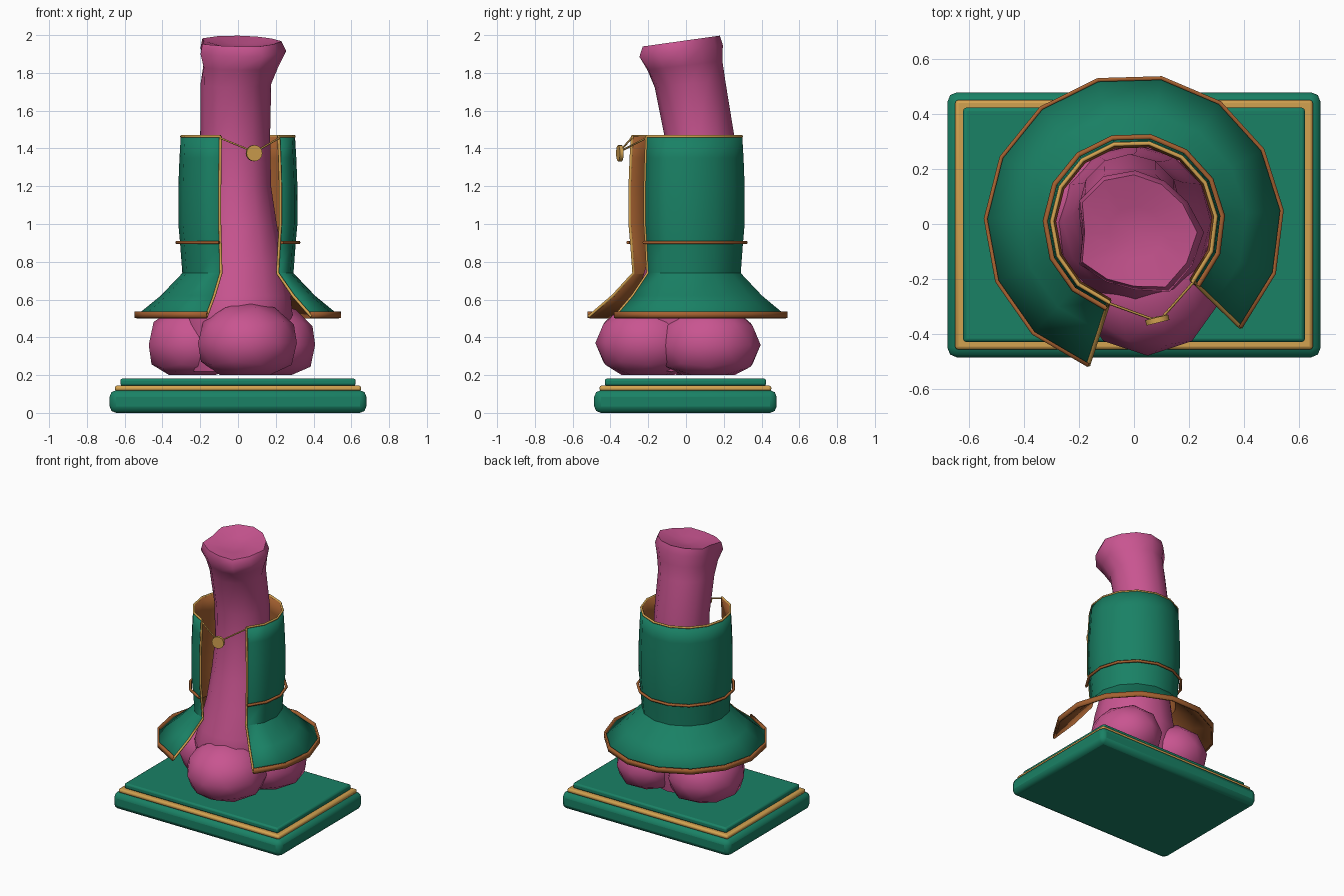
import bpy, bmesh
from math import radians, cos, sin
from mathutils import Vector, Matrix

if "Cube" in bpy.data.objects:
    bpy.data.objects.remove(bpy.data.objects["Cube"])


def material(name, rgb):
    m = bpy.data.materials.new(name)
    m.diffuse_color = (*rgb, 1)
    m.use_nodes = True
    m.node_tree.nodes["Principled BSDF"].inputs["Base Color"].default_value = m.diffuse_color
    return m


GREEN = material("green", (0.01, 0.22, 0.13))
GOLD = material("gold", (0.65, 0.36, 0.08))
BROWN = material("brown", (0.38, 0.12, 0.03))
PINK = material("pink", (0.58, 0.09, 0.28))


def finish(name, bm, mats, angle=40):
    me = bpy.data.meshes.new(name)
    bm.to_mesh(me)
    bm.free()
    ob = bpy.data.objects.new(name, me)
    bpy.context.collection.objects.link(ob)
    for m in mats:
        me.materials.append(m)
    bpy.ops.object.select_all(action='DESELECT')
    ob.select_set(True)
    bpy.context.view_layer.objects.active = ob
    bpy.ops.object.shade_smooth_by_angle(angle=radians(angle))
    return ob


def slab(name, hx, hy, z0, z1, bevel, mat):
    bm = bmesh.new()
    bmesh.ops.create_cube(bm, size=1, matrix=Matrix.Translation((0, -0.003, (z0 + z1) / 2))
                          @ Matrix.Diagonal((2 * hx, 2 * hy, z1 - z0, 1)))
    ob = finish(name, bm, [mat], 30)
    b = ob.modifiers.new("bevel", 'BEVEL')
    b.width, b.segments = bevel, 2


def tube(name, pts, r, mat, cyclic=False):
    cu = bpy.data.curves.new(name, 'CURVE')
    cu.dimensions = '3D'
    cu.bevel_depth, cu.bevel_resolution, cu.use_fill_caps = r, 1, True
    sp = cu.splines.new('POLY')
    sp.points.add(len(pts) - 1)
    for p, c in zip(sp.points, pts):
        p.co = (*c, 1)
    sp.use_cyclic_u = cyclic
    ob = bpy.data.objects.new(name, cu)
    bpy.context.collection.objects.link(ob)
    cu.materials.append(mat)


def bridge(bm, rings, closed):
    n = len(rings[0])
    for a, b in zip(rings, rings[1:]):
        for i in range(n if closed else n - 1):
            k = (i + 1) % n
            bm.faces.new((a[i], a[k], b[k], b[i]))


# plinth
slab("plinth_base", 0.68, 0.483, 0.0, 0.12, 0.035, GREEN)
slab("plinth_gold_band", 0.652, 0.455, 0.115, 0.145, 0.012, GOLD)
slab("plinth_top", 0.623, 0.427, 0.143, 0.182, 0.012, GREEN)

# rounded lobes around the foot, flat underneath
for name, c, r in (("front_lobe", (0.05, -0.2, 0.37), (0.275, 0.28, 0.22)),
                   ("left_lobe", (-0.23, 0.09, 0.36), (0.255, 0.28, 0.23)),
                   ("right_lobe", (0.18, 0.12, 0.36), (0.24, 0.275, 0.22))):
    bm = bmesh.new()
    bmesh.ops.create_icosphere(bm, subdivisions=2, radius=1.0)
    for v in bm.verts:
        v.co = Vector(c) + Vector(v.co[i] * r[i] for i in range(3))
        v.co.z = max(v.co.z, 0.2)
    bmesh.ops.dissolve_degenerate(bm, dist=0.0005, edges=bm.edges[:])
    finish(name, bm, [PINK], 60)

# leaning column with a knobbly flared head
N = 12
HEAD = [.25, .22, .215, .225, .235, .235, .19, .235, .21, .21, .25, .24]
LEVELS = [  # z, centre x, centre y, radius, amount of head shape, slant
    (0.22, -0.02, 0.0, 0.24, 0, 0), (0.50, 0.0, 0.0, 0.29, 0, 0),
    (0.62, 0.01, 0.01, 0.27, 0, 0), (0.80, 0.01, 0.03, 0.235, 0, 0),
    (1.00, 0.0, 0.05, 0.205, 0, 0), (1.20, -0.01, 0.07, 0.185, 0, 0),
    (1.47, -0.015, 0.07, 0.185, 0, 0), (1.74, -0.015, 0.02, 0.187, 0.15, 0.1),
    (1.84, 0.0, -0.01, 0.2, 0.6, 0.12), (1.92, 0.005, -0.03, 0.22, 1, 0.14),
    (1.972, 0.0, -0.03, 0.205, 0.9, 0.14), (1.95, 0.005, -0.035, 0.1, 0.2, 0.1)]
bm = bmesh.new()
rings = []
for z, cx, cy, r, k, slant in LEVELS:
    ring = []
    for i in range(N):
        a = radians(360 * i / N)
        q = r * (1 - k) + HEAD[i] * r / 0.22 * k
        y = cy + q * sin(a)
        ring.append(bm.verts.new((cx + q * cos(a), y, z + slant * y)))
    rings.append(ring)
bridge(bm, rings, True)
bm.faces.new(rings[0][::-1])
tip = bm.verts.new((0.01, -0.04, 1.93))
for i in range(N):
    bm.faces.new((rings[-1][i], rings[-1][(i + 1) % N], tip))
finish("column", bm, [PINK], 60)

# open-fronted coat
ANG = [radians(-44 + 296 * i / 12) for i in range(13)]
PROFILE = [(0.545, 0.51), (0.41, 0.62), (0.295, 0.74), (0.307, 0.9), (0.316, 1.0),
           (0.316, 1.2), (0.31, 1.35), (0.303, 1.465)]


def at(a, r, z):
    return Vector((r * cos(a), r * sin(a), z))


def arc_shell(name, profile, thick, mats):
    bm = bmesh.new()
    bridge(bm, [[bm.verts.new(at(a, r, z)) for a in ANG] for r, z in profile], False)
    ob = finish(name, bm, mats)
    s = ob.modifiers.new("thickness", 'SOLIDIFY')
    s.thickness, s.offset = thick, -1
    s.material_offset = s.material_offset_rim = len(mats) - 1


arc_shell("coat", PROFILE, 0.012, [GREEN, BROWN])
arc_shell("coat_hem", [(0.548, 0.502), (0.548, 0.538)], 0.014, [BROWN])
for name, a in (("right_edge_trim", ANG[0]), ("left_edge_trim", ANG[-1])):
    tube(name, [at(a, r - 0.004, z) for r, z in PROFILE], 0.008, GOLD)
tube("collar_trim", [at(a, 0.299, 1.463) for a in ANG], 0.008, GOLD)
tube("waist_cord", [at(a, 0.323, 0.902) for a in ANG], 0.01, BROWN)

# clasp and its cords
mid = Vector((0.085, -0.35, 1.375))
tube("clasp_cord", [at(ANG[-1], 0.303, 1.455), mid + Vector((-0.02, 0.004, 0.015)),
                    mid + Vector((0.02, 0.012, 0.015)), at(ANG[0], 0.303, 1.455)], 0.005, GOLD)
bm = bmesh.new()
bmesh.ops.create_cone(bm, cap_ends=True, segments=16, radius1=0.043, radius2=0.043, depth=0.02,
                      matrix=Matrix.Translation(mid) @ Matrix.Rotation(radians(14), 4, 'Z')
                      @ Matrix.Rotation(radians(90), 4, 'X'))
finish("clasp_disc", bm, [GOLD])
